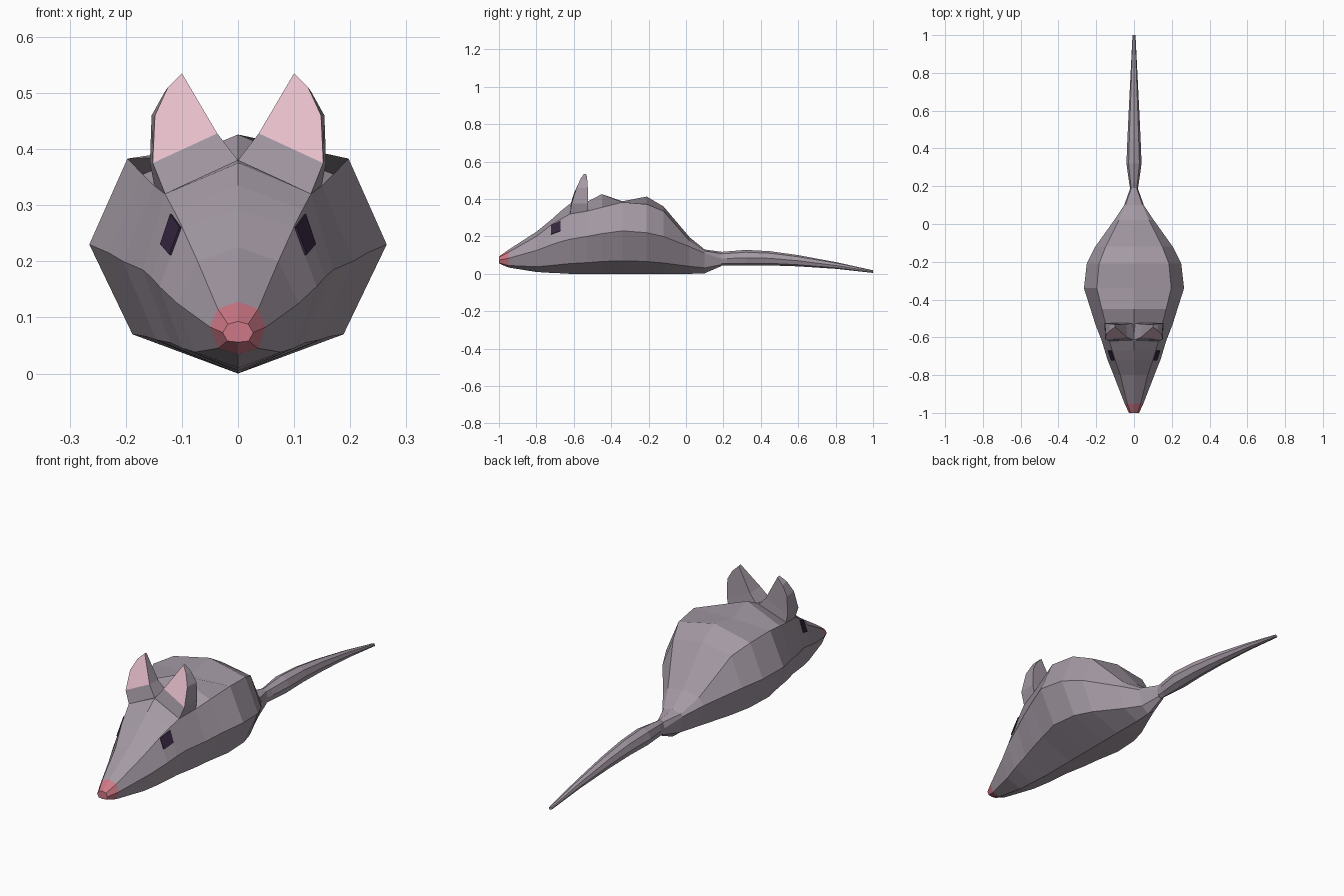
import bpy, bmesh, math
from mathutils import Vector

if "Cube" in bpy.data.objects:
    bpy.data.objects.remove(bpy.data.objects["Cube"])


def material(name, rgb):
    m = bpy.data.materials.new(name)
    m.diffuse_color = (*rgb, 1)
    m.use_nodes = True
    m.node_tree.nodes["Principled BSDF"].inputs["Base Color"].default_value = m.diffuse_color
    return m


FUR = material("mauve grey fur", (0.37, 0.32, 0.37))
PINK = material("ear pink", (0.80, 0.52, 0.60))
NOSE = material("nose rose", (0.62, 0.19, 0.24))
EYE = material("dark plum", (0.035, 0.02, 0.05))


def finish(bm, name, mats):
    bmesh.ops.recalc_face_normals(bm, faces=bm.faces)
    me = bpy.data.meshes.new(name)
    bm.to_mesh(me)
    bm.free()
    for m in mats:
        me.materials.append(m)
    ob = bpy.data.objects.new(name, me)
    bpy.context.collection.objects.link(ob)
    return ob


def loft(name, rings, mats):
    """Skin closed rings of points and cap both ends."""
    bm = bmesh.new()
    loops = [[bm.verts.new(p) for p in r] for r in rings]
    n = len(loops[0])
    for a, b in zip(loops, loops[1:]):
        for i in range(n):
            j = (i + 1) % n
            bm.faces.new((a[i], a[j], b[j], b[i]))
    bm.faces.new(loops[0])
    bm.faces.new(loops[-1][::-1])
    return finish(bm, name, mats)


# Body stations: y, ridge z, shoulder x, shoulder z, side x, side z, lower z, keel z
STATIONS = [
    (-1.00, .093, .018, .088, .027, .073, .058, .056),
    (-.95, .128, .036, .115, .050, .083, .045, .034),
    (-.80, .225, .072, .200, .108, .125, .038, .010),
    (-.72, .290, .100, .262, .140, .155, .045, .005),
    (-.67, .335, .115, .292, .155, .172, .050, .003),
    (-.62, .375, .130, .320, .170, .185, .055, .000),
    (-.53, .385, .150, .335, .205, .200, .060, .000),
    (-.45, .426, .170, .355, .230, .215, .066, .000),
    (-.34, .388, .197, .383, .265, .230, .070, .000),
    (-.21, .413, .185, .372, .250, .220, .066, .000),
    (-.12, .360, .150, .335, .205, .200, .058, .000),
    (.02, .195, .080, .175, .105, .145, .040, .000),
    (.10, .130, .045, .122, .052, .110, .032, .003),
    (.19, .118, .014, .108, .020, .080, .050, .042),
]


def body_ring(s):
    y, zt, xs, zs, xm, zm, zl, zb = s
    half = [(xs, zs), (xm, zm), (xm * .71, zl)]
    pts = [(0, zt)] + half + [(0, zb)] + [(-x, z) for x, z in half[::-1]]
    return [Vector((x, y, z)) for x, z in pts]


body = loft("body", [body_ring(s) for s in STATIONS], [FUR, NOSE])
for f in body.data.polygons:  # rose snout tip
    if f.center.y < -.95:
        f.material_index = 1

# Tail stations: y, half width, centre z, half height
TAIL = [(.17, .018, .080, .036), (.22, .026, .082, .038), (.32, .040, .086, .042),
        (.45, .035, .083, .038), (.60, .028, .070, .030), (.80, .018, .045, .018),
        (1.0, .008, .012, .007)]
loft("tail", [[(w * math.sin(k * math.pi / 4), y, z + h * math.cos(k * math.pi / 4))
               for k in range(8)] for y, w, z, h in TAIL], [FUR])

# Ear outlines: inner base, outer base, outer side, upper side, shoulder, tip, inner side
EAR_FRONT = [(0, -.615, .380), (.130, -.620, .320), (.152, -.612, .375),
             (.148, -.585, .460), (.125, -.563, .510), (.100, -.545, .535),
             (.037, -.600, .428)]
EAR_BACK = [(0, -.525, .375), (.148, -.525, .330), (.157, -.525, .375),
            (.154, -.525, .460), (.130, -.528, .503), (.100, -.532, .532),
            (.040, -.530, .420)]


def ear(name, side):
    bm = bmesh.new()
    f, b = [[bm.verts.new((x * side, y, z)) for x, y, z in o]
            for o in (EAR_FRONT, EAR_BACK)]
    for i in range(7):
        j = (i + 1) % 7
        bm.faces.new((f[i], f[j], b[j], b[i]))
    for o in (f, b):
        bm.faces.new((o[0], o[1], o[2], o[6]))
        inner = bm.faces.new(o[2:])
        inner.material_index = 1 if o is f else 0
    finish(bm, name, [FUR, PINK])


def eye(name, side):
    """Thin slanted plate on the cheek between shoulder and side lines."""
    corners = []
    for s, t0, t1 in ((STATIONS[3], .02, .48), (STATIONS[4], .07, .52)):
        r = body_ring(s)
        corners += [r[1].lerp(r[2], t0), r[1].lerp(r[2], t1)]
    a, b, c, d = corners
    n = (b - a).cross(c - a).normalized()
    n *= 1 if n.x > 0 else -1
    quad = (a, b, d, c)
    flip = Vector((side, 1, 1))
    rings = [[(p + n * o) * flip for p in quad] for o in (-.004, .004)]
    loft(name, rings, [EYE])


for label, side in (("left", -1), ("right", 1)):
    ear(label + "_ear", side)
    eye(label + "_eye", side)
